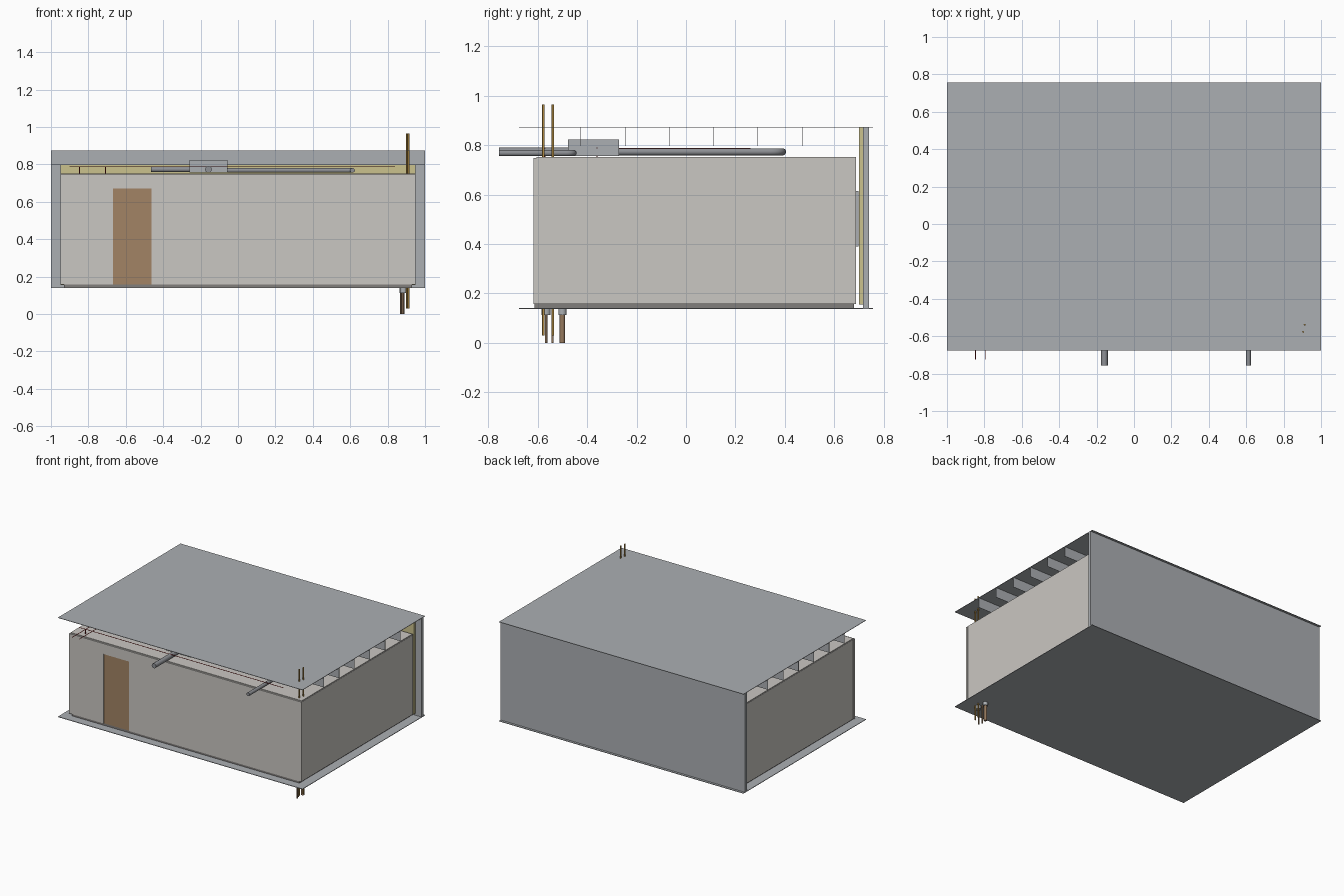
import bpy, bmesh
from mathutils import Vector

if "Cube" in bpy.data.objects:
    bpy.data.objects.remove(bpy.data.objects["Cube"])


def material(name, rgb):
    m = bpy.data.materials.new(name)
    m.diffuse_color = (*rgb, 1)
    m.use_nodes = True
    m.node_tree.nodes["Principled BSDF"].inputs["Base Color"].default_value = m.diffuse_color
    return m


STEEL = material("steel_grey", (0.41, 0.43, 0.45))
PANEL = material("pale_stone", (0.59, 0.57, 0.54))
PLANK = material("dark_screed", (0.22, 0.21, 0.20))
WOOD = material("door_brown", (0.36, 0.23, 0.13))
YELLOW = material("insulation_yellow", (0.60, 0.54, 0.27))
DUCT = material("duct_grey", (0.27, 0.28, 0.30))
COPPER = material("copper_brown", (0.30, 0.19, 0.11))
BRASS = material("brass_yellow", (0.48, 0.28, 0.06))
RED = material("pipe_red", (0.38, 0.02, 0.02))


def finish(name, bm, mat):
    bmesh.ops.recalc_face_normals(bm, faces=bm.faces)
    me = bpy.data.meshes.new(name)
    bm.to_mesh(me)
    bm.free()
    me.materials.append(mat)
    ob = bpy.data.objects.new(name, me)
    bpy.context.collection.objects.link(ob)
    return ob


def box(name, x, y, z, mat):
    """Box from (min, max) ranges."""
    bm = bmesh.new()
    bmesh.ops.create_cube(bm, size=1)
    for v in bm.verts:
        v.co = [r[0] if c < 0 else r[1] for c, r in zip(v.co, (x, y, z))]
    return finish(name, bm, mat)


def pipe(name, points, r, mat, sides=16, bend=0.0):
    """Round pipe along a path, with rounded bends at inner points."""
    pts = [Vector(p) for p in points]
    path = [pts[0]]
    for a, b, c in zip(pts, pts[1:], pts[2:]):
        p, q = b + (a - b).normalized() * bend, b + (c - b).normalized() * bend
        steps = 6 if bend else 0
        path += [p.lerp(b, t / 6).lerp(b.lerp(q, t / 6), t / 6) for t in range(steps + 1)]
    path.append(pts[-1])
    cu = bpy.data.curves.new(name, 'CURVE')
    cu.dimensions = '3D'
    cu.bevel_depth = r
    cu.bevel_resolution = max(0, sides // 4 - 1)
    cu.use_fill_caps = True
    sp = cu.splines.new('POLY')
    sp.points.add(len(path) - 1)
    for s, p in zip(sp.points, path):
        s.co = (*p, 1)
    cu.materials.append(mat)
    ob = bpy.data.objects.new(name, cu)
    bpy.context.collection.objects.link(ob)
    return ob


# Outer shell: thin floor and roof sheets, back wall, insulation
box("floor_sheet", (-1, 1), (-0.675, 0.757), (0.138, 0.142), STEEL)
box("roof_sheet", (-1, 1), (-0.675, 0.757), (0.871, 0.874), STEEL)
box("back_wall", (-1, 1), (0.716, 0.74), (0.142, 0.871), STEEL)
box("insulation_panel", (-0.95, 0.95), (0.699, 0.716), (0.155, 0.871), YELLOW)

# Roof joists
for i in range(6):
    y = -0.425 + i * 0.179
    box(f"roof_joist_{i + 1}", (-1, 1), (y - 0.001, y + 0.001), (0.797, 0.871), STEEL)

# Inner room: floor base, side walls, back wall and ceiling
box("room_floor", (-0.93, 0.93), (-0.612, 0.68), (0.142, 0.157), PLANK)
for side, s in (("left", -1), ("right", 1)):
    box(f"{side}_room_wall", sorted((s * 0.932, s * 0.947)), (-0.60, 0.677), (0.157, 0.745), PANEL)
box("rear_room_wall", (-0.95, 0.95), (0.677, 0.687), (0.157, 0.752), PANEL)
box("rear_service_box", (-0.15, 0.15), (0.687, 0.698), (0.39, 0.615), STEEL)
box("room_ceiling", (-0.945, 0.945), (-0.605, 0.677), (0.745, 0.752), PANEL)

# Front wall with a door opening, drawn as a profile and extruded in y
outline = [(-0.95, 0.157), (-0.668, 0.157), (-0.668, 0.67), (-0.462, 0.67),
           (-0.462, 0.157), (0.95, 0.157), (0.95, 0.747), (-0.95, 0.747)]
bm = bmesh.new()
face = bm.faces.new([bm.verts.new((x, -0.616, z)) for x, z in outline])
ext = bmesh.ops.extrude_face_region(bm, geom=[face])
bmesh.ops.translate(bm, vec=(0, 0.016, 0), verts=[g for g in ext["geom"] if isinstance(g, bmesh.types.BMVert)])
finish("front_room_wall", bm, PANEL)
box("door", (-0.668, -0.462), (-0.612, -0.603), (0.157, 0.67), WOOD)

# Ventilation unit and ducts in the ceiling void
box("ventilation_unit", (-0.26, -0.055), (-0.477, -0.272), (0.757, 0.822), STEEL)
pipe("front_duct", [(-0.158, -0.757, 0.773), (-0.158, -0.477, 0.773)], 0.018, DUCT)
pipe("rear_duct", [(-0.158, -0.272, 0.773), (-0.158, 0.39, 0.773), (-0.465, 0.39, 0.773)],
     0.015, DUCT, bend=0.05)
pipe("exhaust_duct", [(0.612, -0.757, 0.768), (0.612, -0.455, 0.768), (-0.055, -0.455, 0.768)],
     0.013, DUCT, bend=0.03)

# Thin red lines in the ceiling void
for i, (x, y, end) in enumerate([(-0.848, -0.57, 0.77), (-0.793, -0.36, 0.84)]):
    pipe(f"red_line_{i + 1}", [(x, -0.725, 0.787), (x, 0.26, 0.787)], 0.002, RED, 8)
    pipe(f"red_cross_line_{i + 1}", [(-0.90, y, 0.788), (end, y, 0.788)], 0.002, RED, 8)
    pipe(f"red_drop_{i + 1}", [(-0.848 + i * 0.14, y, 0.752), (-0.848 + i * 0.14, y, 0.788)], 0.002, RED, 8)

# Supply risers through floor and roof, with drains below the floor
for name, x, y, z0, z1, r, mat in (
        ("riser_front", 0.904, -0.577, 0.03, 0.965, 0.005, BRASS),
        ("riser_rear", 0.912, -0.538, 0.03, 0.965, 0.005, BRASS),
        ("drain_wide", 0.880, -0.500, 0.0, 0.138, 0.011, COPPER),
        ("drain_front", 0.880, -0.566, 0.0, 0.138, 0.005, COPPER),
        ("drain_middle", 0.872, -0.540, 0.0, 0.138, 0.005, COPPER)):
    pipe(name, [(x, y, z0), (x, y, z1)], r, mat, 12)
for name, x, y, r in (("collar_front", 0.885, -0.566, 0.019), ("collar_rear", 0.880, -0.500, 0.017)):
    pipe(name, [(x, y, 0.113), (x, y, 0.138)], r, STEEL)
